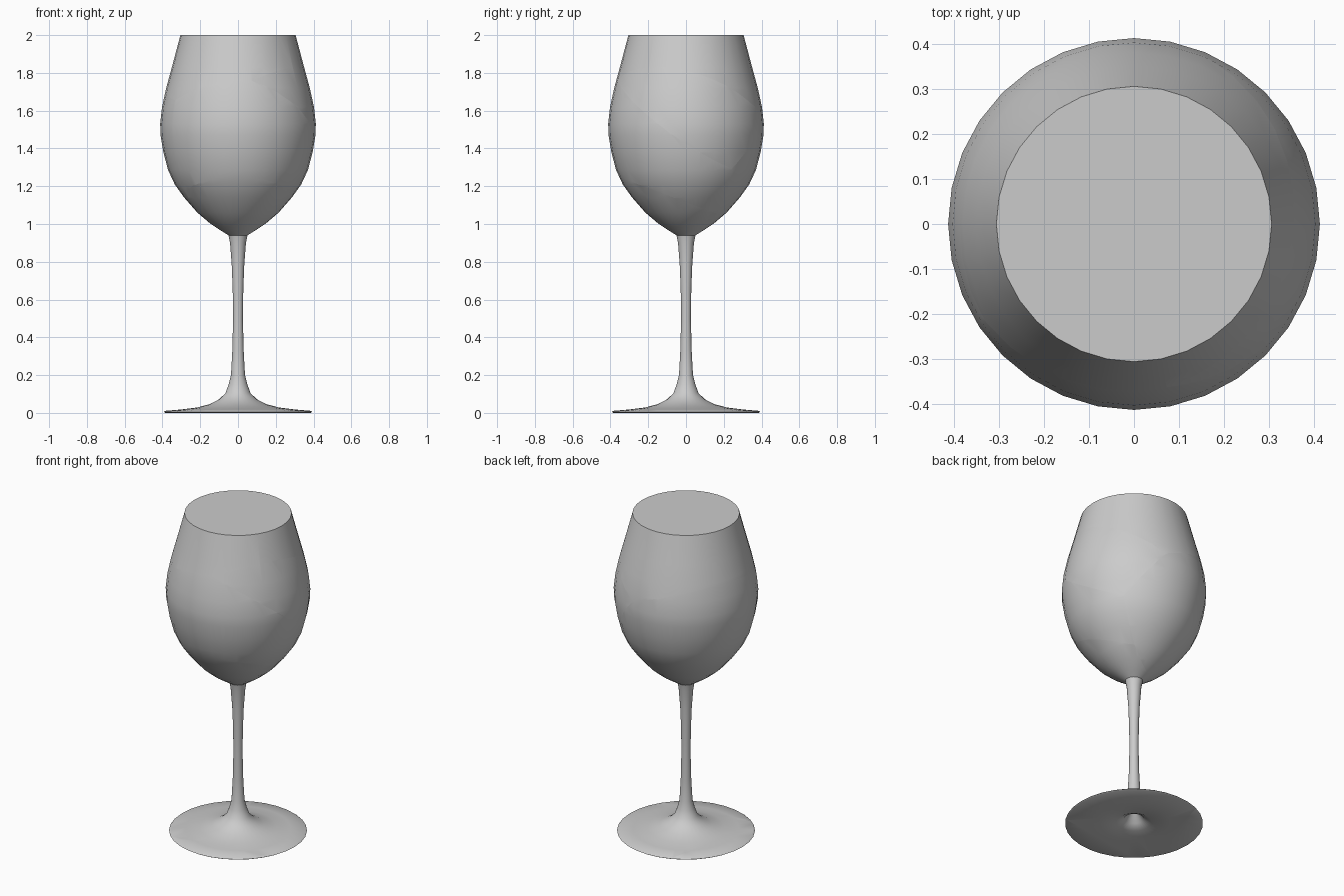
import bpy, bmesh, math
from mathutils import Vector

if "Cube" in bpy.data.objects:
    bpy.data.objects.remove(bpy.data.objects["Cube"])

SIDES = 32

# Closed half-profile (radius, height): underside, foot, stem, outer bowl, rim, inner bowl
PROFILE = [
    (0, .095), (.025, .08), (.055, .035), (.10, .012), (.20, .004), (.385, 0),
    (.393, .005), (.385, .011), (.30, .018), (.22, .028), (.15, .046), (.10, .072),
    (.066, .105), (.05, .15), (.037, .20), (.030, .33), (.026, .50), (.028, .65),
    (.033, .78), (.042, .90), (.05, .94), (.09, .965), (.15, 1.005), (.215, 1.06),
    (.285, 1.14), (.335, 1.21), (.37, 1.285), (.395, 1.38), (.41, 1.47), (.412, 1.53),
    (.402, 1.62), (.38, 1.72), (.35, 1.83), (.305, 2.0),
    (.29, 2.0), (.335, 1.83), (.365, 1.72), (.387, 1.62), (.397, 1.53), (.395, 1.47),
    (.38, 1.38), (.355, 1.285), (.32, 1.215), (.27, 1.15), (.20, 1.075), (.135, 1.02),
    (.07, .985), (0, .97),
]

# Cell centres: the glass is cracked into the cells around these points
CELLS = {
    "bowl_top": (.25, .30, 1.88), "bowl_front": (.30, -.05, 1.18),
    "bowl_right": (.41, .22, 1.58), "bowl_back": (.01, .38, 1.22),
    "bowl_base_and_stem": (.30, -.08, 1.10), "foot_and_stem": (.20, -.05, 0),
    "foot_front_chip": (.255, -.40, 0), "foot_left_chip": (-.675, .196, 0),
}


def lathe():
    """Spin the profile into a closed shell."""
    bm = bmesh.new()
    vs = [bm.verts.new((r, 0, z)) for r, z in PROFILE]
    es = [bm.edges.new(p) for p in zip(vs, vs[1:])]
    bmesh.ops.spin(bm, geom=vs + es, cent=(0, 0, 0), axis=(0, 0, 1),
                   angle=math.tau, steps=SIDES, use_duplicate=False)
    bmesh.ops.remove_doubles(bm, verts=bm.verts[:], dist=1e-4)
    bmesh.ops.recalc_face_normals(bm, faces=bm.faces[:])
    for f in bm.faces:
        f.smooth = True
    return bm


def add_object(name, bm):
    me = bpy.data.meshes.new(name)
    bm.to_mesh(me)
    bm.free()
    ob = bpy.data.objects.new(name, me)
    bpy.context.collection.objects.link(ob)
    bpy.ops.object.select_all(action='DESELECT')
    ob.select_set(True)
    bpy.context.view_layer.objects.active = ob
    bpy.ops.object.shade_smooth_by_angle(angle=math.radians(40))


# Cracked pieces: keep only the side of each mid-plane nearest to the cell centre
glass = lathe()
for name, centre in CELLS.items():
    bm = glass.copy()
    c = Vector(centre)
    for other in CELLS.values():
        o = Vector(other)
        if o == c or not bm.faces:
            continue
        n = (o - c).normalized()
        cut = bmesh.ops.bisect_plane(
            bm, geom=bm.verts[:] + bm.edges[:] + bm.faces[:], dist=1e-6,
            plane_co=(c + o) / 2, plane_no=n, clear_outer=True)
        edges = [e for e in cut["geom_cut"] if isinstance(e, bmesh.types.BMEdge)]
        if edges:
            bmesh.ops.triangle_fill(bm, edges=edges, use_beauty=True, normal=n)
    add_object(name, bm)
glass.free()

# Flat skin closing the mouth of the bowl
bm = bmesh.new()
bmesh.ops.create_circle(bm, cap_ends=True, segments=SIDES, radius=.29)
bmesh.ops.translate(bm, verts=bm.verts[:], vec=(0, 0, 2.0))
add_object("rim_cap", bm)
